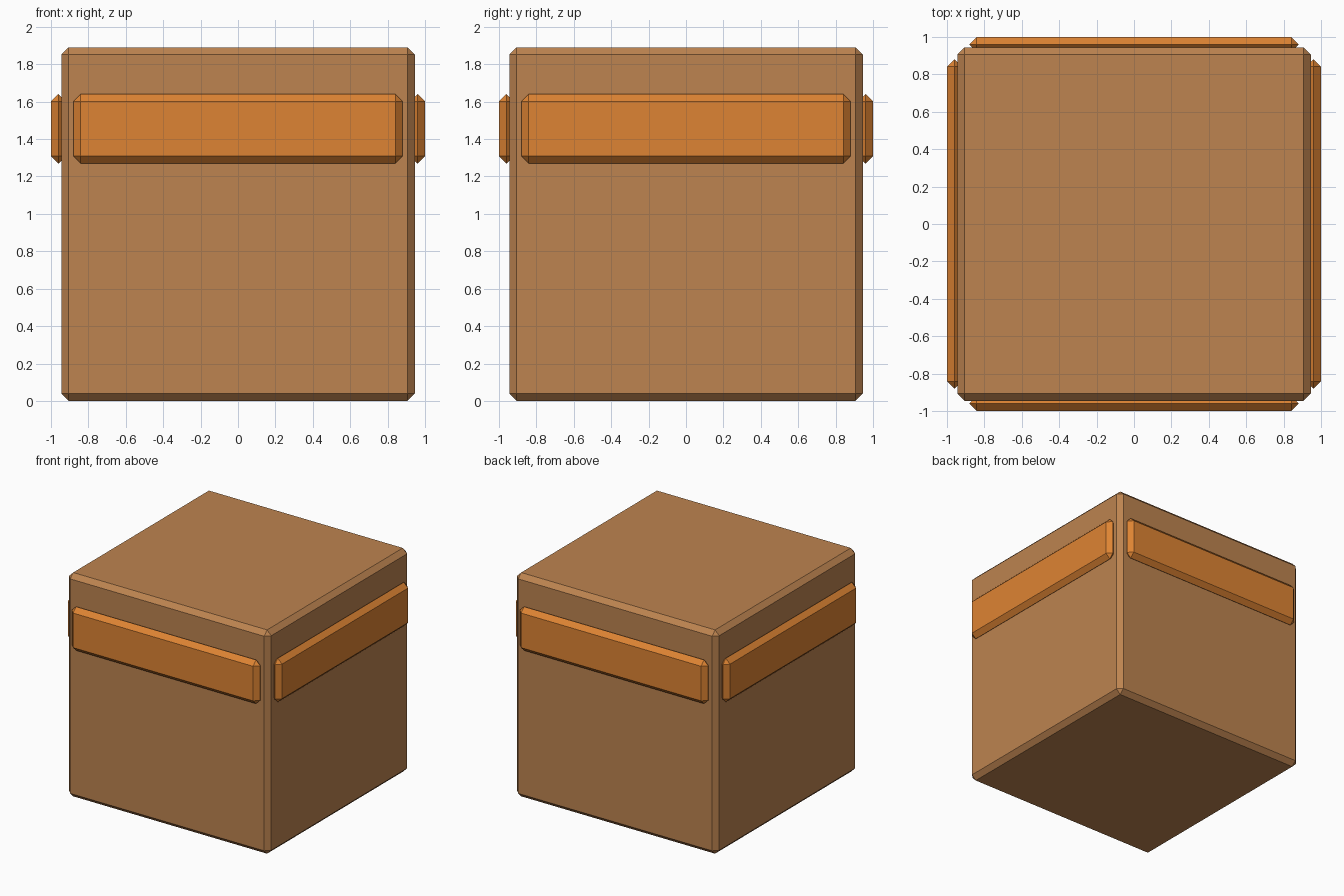
import bpy
import bmesh
from math import pi
from mathutils import Matrix, Vector

if "Cube" in bpy.data.objects:
    bpy.data.objects.remove(bpy.data.objects["Cube"])


def material(name, color):
    mat = bpy.data.materials.new(name)
    mat.diffuse_color = (*color, 1.0)
    mat.use_nodes = True
    mat.node_tree.nodes["Principled BSDF"].inputs["Base Color"].default_value = mat.diffuse_color
    return mat


def chamfered_box(name, size, centre, bevel, mat, turn=0.0):
    """Box with a single flat chamfer on every edge, turned about the z axis."""
    bm = bmesh.new()
    bmesh.ops.create_cube(bm, size=1.0)
    bmesh.ops.scale(bm, vec=Vector(size), verts=bm.verts)
    bmesh.ops.bevel(bm, geom=bm.edges[:], offset=bevel, segments=1,
                    affect='EDGES', clamp_overlap=True)
    bm.transform(Matrix.Rotation(turn, 4, 'Z') @ Matrix.Translation(centre))
    mesh = bpy.data.meshes.new(name)
    bm.to_mesh(mesh)
    bm.free()
    mesh.materials.append(mat)
    obj = bpy.data.objects.new(name, mesh)
    bpy.context.collection.objects.link(obj)
    return obj


brown = material("brown", (0.51, 0.23, 0.08))
orange = material("orange", (0.73, 0.23, 0.033))

# Main block
chamfered_box("block", (1.89, 1.89, 1.89), (0, 0, 0.945), 0.039, brown)

# One raised band per side
for i, side in enumerate(("front", "right", "back", "left")):
    chamfered_box(f"{side}_band", (1.76, 0.08, 0.37), (0, -0.96, 1.455),
                  0.039, orange, turn=i * pi / 2)
